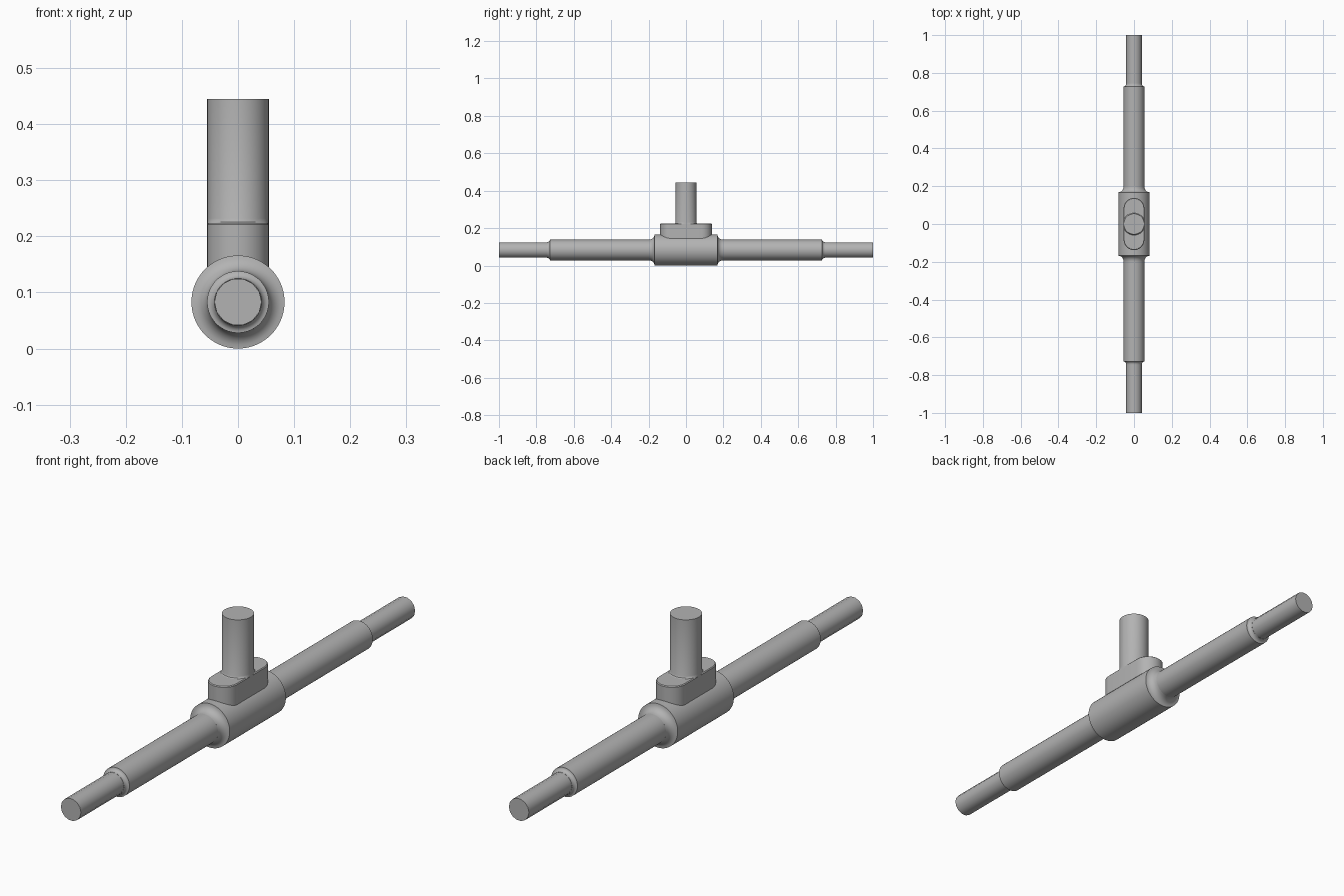
import bpy, bmesh, math
from mathutils import Vector

cube = bpy.data.objects.get("Cube")
if cube:
    bpy.data.objects.remove(cube, do_unlink=True)

AXIS_Z = 0.083

metal = bpy.data.materials.new("grey metal")
metal.use_nodes = True
grey = (0.45, 0.45, 0.45, 1)
metal.diffuse_color = grey
metal.node_tree.nodes["Principled BSDF"].inputs["Base Color"].default_value = grey


def loft(name, rings):
    """Skin equal rings of points and cap both ends."""
    bm = bmesh.new()
    loops = [[bm.verts.new(p) for p in ring] for ring in rings]
    n = len(loops[0])
    for a, b in zip(loops, loops[1:]):
        for i in range(n):
            j = (i + 1) % n
            bm.faces.new((a[i], a[j], b[j], b[i]))
    bm.faces.new(loops[0])
    bm.faces.new(loops[-1])
    bmesh.ops.recalc_face_normals(bm, faces=bm.faces)
    mesh = bpy.data.meshes.new(name)
    bm.to_mesh(mesh)
    bm.free()
    mesh.materials.append(metal)
    obj = bpy.data.objects.new(name, mesh)
    bpy.context.collection.objects.link(obj)
    bpy.ops.object.select_all(action="DESELECT")
    obj.select_set(True)
    bpy.context.view_layer.objects.active = obj
    bpy.ops.object.shade_smooth_by_angle(angle=math.radians(35))
    return obj


def shaft_ring(y, r, n):
    angles = [2 * math.pi * (i + 0.5) / n for i in range(n)]
    return [Vector((r * math.sin(a), y, AXIS_Z + r * math.cos(a))) for a in angles]


def shaft(name, profile, n=48):
    return loft(name, [shaft_ring(y, r, n) for y, r in profile])


def fillet(y, r_big, r_small, length, steps=6):
    """Concave quarter curve from a large radius down to a small one."""
    angles = [math.pi / 2 * i / steps for i in range(steps + 1)]
    return [(y + length * (1 - math.cos(a)),
             r_big - (r_big - r_small) * math.sin(a)) for a in angles]


def slot_ring(z, r, half, n=16):
    """Rounded slot outline; half is the straight half length along y."""
    points = []
    for end in (1, -1):
        for i in range(n + 1):
            a = math.pi * i / n
            points.append(Vector((end * r * math.cos(a),
                                  end * (half + r * math.sin(a)), z)))
    return points


# Central barrel with curved shoulders onto the rods
shoulder = fillet(0.168, 0.083, 0.055, 0.03)
shaft("barrel", [(-y, r) for y, r in reversed(shoulder)] + shoulder, 64)

# Stepped rods at both ends
for side, name in ((-1, "front"), (1, "back")):
    rod = [(0.19, 0.055)] + fillet(0.728, 0.055, 0.042, 0.015)
    shaft(name + "_rod", [(side * y, r) for y, r in rod])
    shaft(name + "_tip", [(side * 0.735, 0.042), (side, 0.042)], 14)

# Slot-shaped pad with a softened top edge
loft("mounting_pad", [slot_ring(z, r, 0.083) for z, r in
                      ((0.09, 0.055), (0.221, 0.055), (0.224, 0.052))])

# Upright stem, spreading slightly along the pad at its foot
loft("upright_stem", [slot_ring(z, 0.055, max(half, 0.0001)) for z, half in
                      ((0.215, 0.009), (0.223, 0.009), (0.226, 0.003),
                       (0.232, 0), (0.445, 0))])
